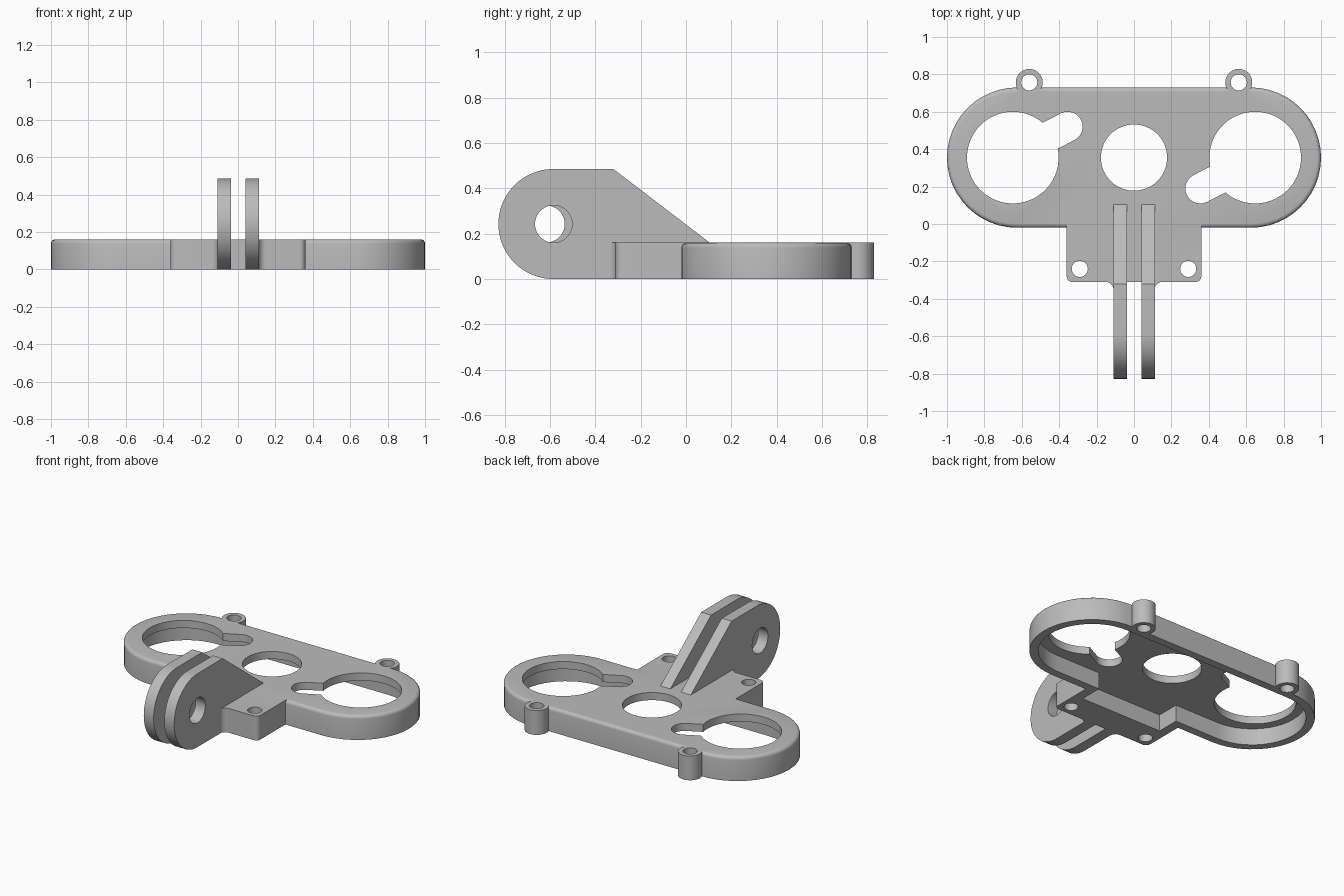
import bpy, bmesh
from math import cos, sin, pi, atan2, radians

cube = bpy.data.objects.get("Cube")
if cube:
    bpy.data.objects.remove(cube, do_unlink=True)

grey = bpy.data.materials.new("plain grey")
grey.use_nodes = True
colour = (0.5, 0.5, 0.5, 1)
grey.diffuse_color = colour
grey.node_tree.nodes["Principled BSDF"].inputs["Base Color"].default_value = colour

H = 0.16        # body height
CEIL = 0.11     # underside of the top plate
MID = 0.355     # y of the long axis


def arc(c, r, a0, a1, n=24):
    return [(c[0] + r * cos(a0 + (a1 - a0) * i / n),
             c[1] + r * sin(a0 + (a1 - a0) * i / n)) for i in range(n + 1)]


def circle(c, r, n=48):
    return arc(c, r, 0, 2 * pi, n)[:-1]


def capsule(p, q, r):
    a = atan2(q[1] - p[1], q[0] - p[0])
    return arc(q, r, a - pi / 2, a + pi / 2) + arc(p, r, a + pi / 2, a + 3 * pi / 2)


def prism(name, pts, lo, hi, along_x=False, round_top=0):
    """Extrude a closed profile along z, or a (y, z) profile along x."""
    bm = bmesh.new()
    place = (lambda u, v, w: (w, u, v)) if along_x else (lambda u, v, w: (u, v, w))
    a = [bm.verts.new(place(u, v, lo)) for u, v in pts]
    b = [bm.verts.new(place(u, v, hi)) for u, v in pts]
    bm.faces.new(a)
    top = bm.faces.new(b)
    for i in range(len(pts)):
        j = (i + 1) % len(pts)
        bm.faces.new((a[i], a[j], b[j], b[i]))
    bmesh.ops.recalc_face_normals(bm, faces=bm.faces)
    if round_top:
        bmesh.ops.bevel(bm, geom=list(top.edges), offset=round_top, segments=4,
                        profile=0.5, affect='EDGES')
    mesh = bpy.data.meshes.new(name)
    bm.to_mesh(mesh)
    bm.free()
    mesh.materials.append(grey)
    obj = bpy.data.objects.new(name, mesh)
    bpy.context.collection.objects.link(obj)
    return obj


def activate(obj):
    bpy.ops.object.select_all(action='DESELECT')
    obj.select_set(True)
    bpy.context.view_layer.objects.active = obj


def combine(obj, tool, operation):
    mod = obj.modifiers.new("combine", 'BOOLEAN')
    mod.operation, mod.solver, mod.object = operation, 'EXACT', tool
    activate(obj)
    bpy.ops.object.modifier_apply(modifier=mod.name)
    bpy.data.objects.remove(tool, do_unlink=True)


def add(obj, pts, lo=0, hi=H):
    combine(obj, prism("addition", pts, lo, hi), 'UNION')


def cut(obj, pts, lo=-0.1, hi=0.3, along_x=False):
    combine(obj, prism("cutter", pts, lo, hi, along_x), 'DIFFERENCE')


# Long rounded plate with a softened top edge
body = prism("body", capsule((-0.625, MID), (0.625, MID), 0.375), 0, H, round_top=0.022)

# Front mounting block with rounded front corners
add(body, arc((-0.33, -0.28), 0.03, pi, 1.5 * pi, 6)
    + arc((0.33, -0.28), 0.03, 1.5 * pi, 2 * pi, 6) + [(0.36, 0.1), (-0.36, 0.1)])

# Screw bosses on the back edge, and fillets where the fins leave the block
for s in (-1, 1):
    add(body, circle((s * 0.56, 0.757), 0.072))
    fillet = arc((0.15, -0.35), 0.04, pi / 2, pi, 8) + [(0.09, -0.35), (0.09, -0.29), (0.15, -0.29)]
    add(body, [(s * x, y) for x, y in fillet])

# Hollow underside, running a little way into the block
cut(body, capsule((-0.625, MID), (0.625, MID), 0.322), hi=CEIL)
cut(body, [(-0.3, -0.12), (0.3, -0.12), (0.3, 0.2), (-0.3, 0.2)], hi=CEIL)

# Centre opening, large side openings with slots, and screw holes
cut(body, circle((0, MID), 0.177, 64))
for s in (-1, 1):
    cut(body, circle((s * 0.648, MID), 0.245, 72))
    cut(body, capsule((s * 0.53, MID - s * 0.075), (s * 0.355, MID - s * 0.165), 0.08))
    cut(body, circle((s * 0.56, 0.757), 0.043, 32))
    cut(body, circle((s * 0.29, -0.24), 0.043, 32))

# Pair of upright hinge fins with pivot holes
R = 0.2425
profile = (arc((-0.585, R), R, pi / 2, 1.5 * pi, 36)
           + [(-0.305, 0), (-0.305, 0.13), (0.105, 0.13), (0.105, H), (-0.32, 2 * R)])
fins = []
for name, x, hole_y in (("right_fin", -0.073, -0.617), ("left_fin", 0.077, -0.584)):
    fin = prism(name, profile, x - 0.036, x + 0.036, True)
    cut(fin, circle((hole_y, R), 0.082), -0.3, 0.3, True)
    fins.append(fin)

for obj in [body] + fins:
    activate(obj)
    bpy.ops.object.shade_smooth_by_angle(angle=radians(30))
